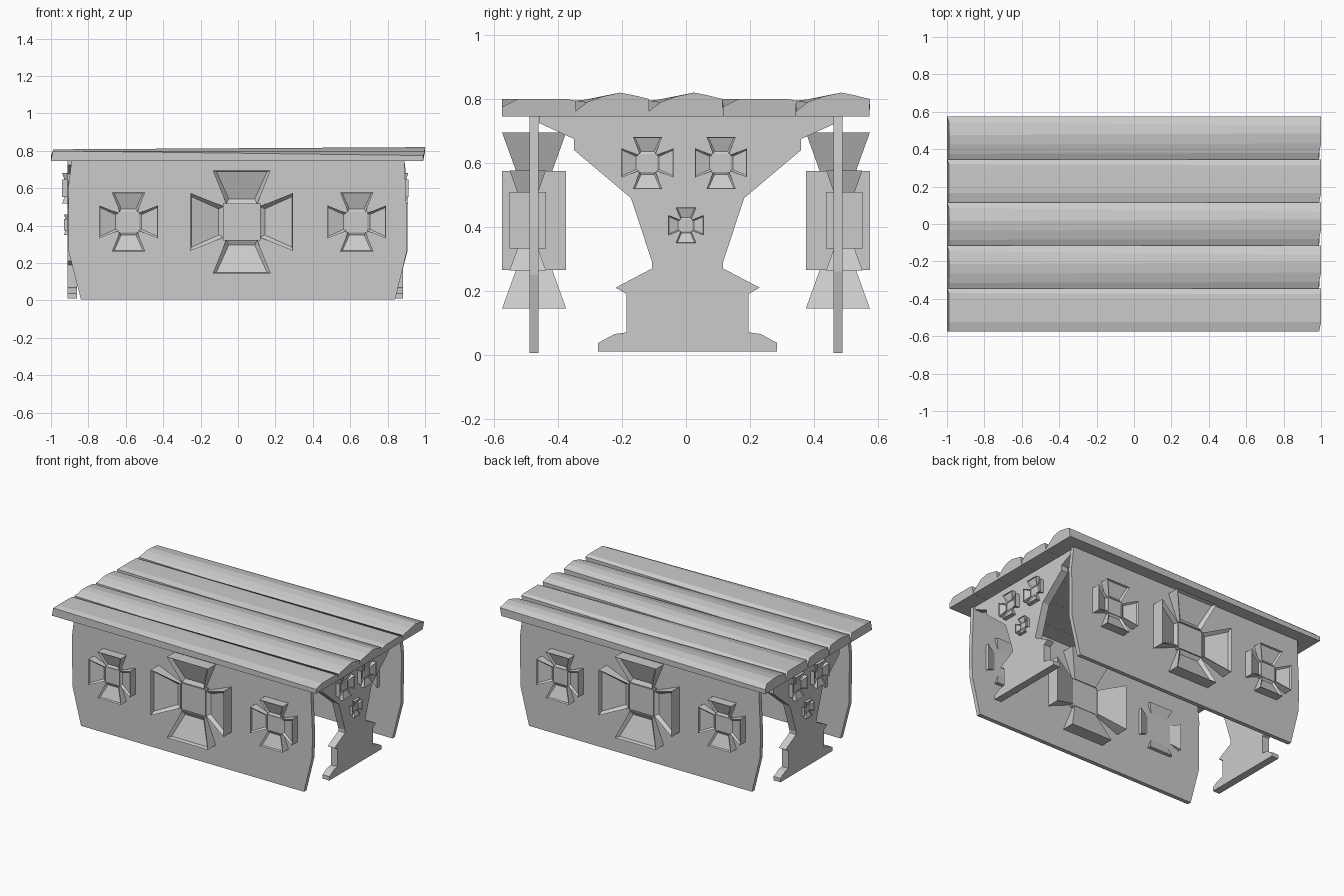
import bpy, bmesh
from math import pi
from mathutils import Matrix, Vector

if "Cube" in bpy.data.objects:
    bpy.data.objects.remove(bpy.data.objects["Cube"])

RIGHT_ANGLE = pi / 2


def finish(name, bm, matrix=Matrix()):
    bmesh.ops.transform(bm, matrix=matrix, verts=bm.verts)
    bmesh.ops.recalc_face_normals(bm, faces=bm.faces)
    mesh = bpy.data.meshes.new(name)
    bm.to_mesh(mesh)
    bm.free()
    ob = bpy.data.objects.new(name, mesh)
    bpy.context.collection.objects.link(ob)
    return ob


def loft(bm, ring_a, ring_b):
    """Closed solid between two rings of equal length; returns side faces."""
    a = [bm.verts.new(p) for p in ring_a]
    b = [bm.verts.new(p) for p in ring_b]
    bm.faces.new(a[::-1])
    bm.faces.new(b)
    n = len(a)
    return [bm.faces.new((a[i], a[(i + 1) % n], b[(i + 1) % n], b[i])) for i in range(n)]


def cross(name, centre, scale, frame):
    """Flared four-armed cross: each arm is a frustum with a recessed front.
    Local x = right, y = up, z = outwards."""
    bm = bmesh.new()
    for k in range(4):
        arm = bmesh.new()
        def ring(v, half, depth):
            return [(-half, v, depth), (half, v, depth), (half, v, -depth), (-half, v, -depth)]
        sides = loft(arm, ring(.097, .083, .036), ring(.275, .155, .1))
        bmesh.ops.recalc_face_normals(arm, faces=arm.faces)
        bmesh.ops.inset_individual(arm, faces=[sides[0]], thickness=.024, depth=-.022)
        bmesh.ops.transform(arm, matrix=Matrix.Rotation(k * RIGHT_ANGLE, 4, 'Z'), verts=arm.verts)
        tmp = bpy.data.meshes.new("arm_tmp")
        arm.to_mesh(tmp)
        arm.free()
        bm.from_mesh(tmp)
        bpy.data.meshes.remove(tmp)
    # centre block
    bmesh.ops.create_cube(bm, size=1, matrix=Matrix.Diagonal((.18, .18, .066, 1)))
    square = [(-.1, -.1), (.1, -.1), (.1, .1), (-.1, .1)]
    loft(bm, [(x, y, -.03) for x, y in square], [(x, y, .026) for x, y in square])
    return finish(name, bm, Matrix.Translation(centre) @ frame @ Matrix.Scale(scale, 4))


# Axes of decorations: front faces -y, right end faces +x
FRONT = Matrix.Rotation(RIGHT_ANGLE, 4, 'X')
SIDE = Matrix.Rotation(RIGHT_ANGLE, 4, 'Z') @ FRONT
HALF_TURN = Matrix.Rotation(pi, 4, 'Z')

# Hanging panels with three crosses, the back one is the front turned round
panel = [(-.84, .005), (.84, .005), (.90, .25), (.905, .40), (.89, .745),
         (-.89, .745), (-.908, .60), (-.905, .26)]
for side, turn in (("front", Matrix()), ("back", HALF_TURN)):
    bm = bmesh.new()
    loft(bm, [(x, -.49, z) for x, z in panel], [(x, -.462, z) for x, z in panel])
    finish(side + "_panel", bm, turn)
    for label, x, y, s in (("left", -.585, -.495, .57), ("centre", .02, -.475, 1),
                           ("right", .635, -.495, .57)):
        cross(f"{side}_{label}_cross", turn @ Vector((x, y, .42)), s, turn @ FRONT)

# Trestle legs at both ends, each with three small crosses
half = [(.28, .01), (.28, .037), (.228, .065), (.191, .07), (.191, .19), (.225, .21),
        (.111, .27), (.111, .29), (.177, .49), (.355, .64), (.355, .675), (.465, .725), (.465, .745)]
leg = [(y + .005, z) for y, z in half] + [(-y + .005, z) for y, z in reversed(half)]
for side, sign, shift in (("right", 1, -.015), ("left", -1, -.015)):
    bm = bmesh.new()
    loft(bm, [(sign * .845 + shift, y, z) for y, z in leg],
         [(sign * .896 + shift, y, z) for y, z in leg])
    finish(side + "_leg", bm)
    turn = Matrix() if sign > 0 else HALF_TURN
    for label, y, z, s in (("upper_near", -.12, .60, .295), ("upper_far", .11, .60, .295),
                           ("lower", 0, .405, .2)):
        cross(f"{side}_{label}_cross", (sign * .896 + shift, y, z), s, turn @ SIDE)

# Top planks: ridged boards with hewn, slightly uneven cross-sections
ridged = ([(0, .795), (.03, .798), (.08, .808), (.13, .808), (.20, .80), (.23, .775)],
          [(0, .762), (.035, .79), (.085, .808), (.14, .82), (.18, .812), (.23, .80)])
flat = ([(0, .80), (.05, .80), (.09, .80), (.15, .80), (.205, .798), (.23, .765)],
        [(0, .775), (.05, .80), (.09, .80), (.15, .80), (.20, .80), (.23, .795)])
for i, (left, right) in enumerate((flat, ridged, ridged, flat, ridged)):
    y0 = -.575 + i * .23
    rings = []
    for x, profile in ((-1, left), (.99, right)):
        top = [(x + (.01 if z > .79 else 0), y0 + u, z) for u, z in profile]
        rings.append(top + [(x, y0 + .229, .745), (x, y0, .745)])
    bm = bmesh.new()
    loft(bm, *rings)
    finish(f"top_plank_{i + 1}", bm)
